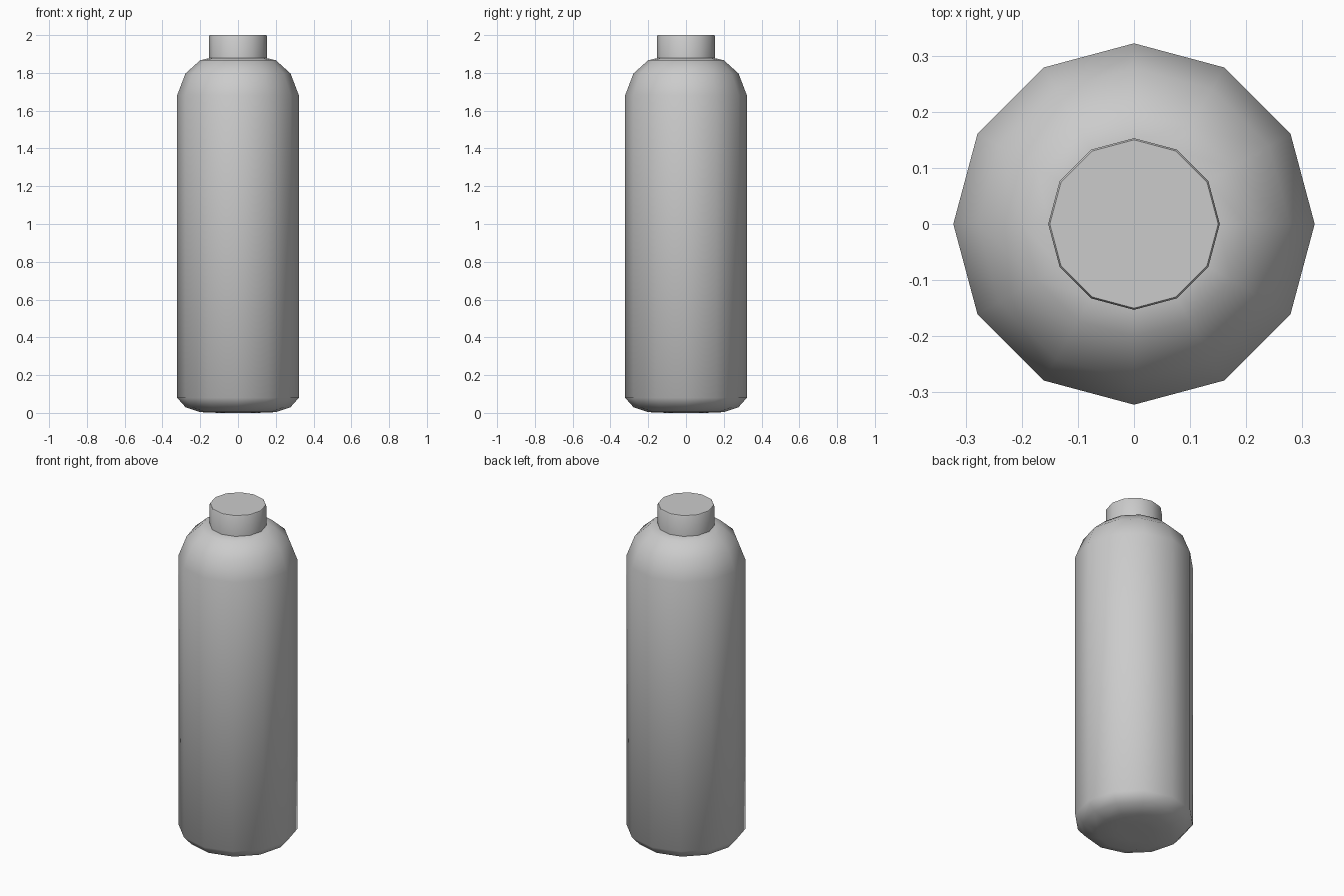
import bpy, bmesh, math

if "Cube" in bpy.data.objects:
    bpy.data.objects.remove(bpy.data.objects["Cube"])

SIDES = 12

def lathe(name, profile, angle):
    """Revolve (radius, height) points around z and cap both ends."""
    bm = bmesh.new()
    rings = [[bm.verts.new((r * math.cos(2 * math.pi * i / SIDES),
                            r * math.sin(2 * math.pi * i / SIDES), z))
              for i in range(SIDES)] for r, z in profile]
    for a, b in zip(rings, rings[1:]):
        for i in range(SIDES):
            j = (i + 1) % SIDES
            bm.faces.new((a[i], a[j], b[j], b[i]))
    bm.faces.new(rings[0][::-1])
    bm.faces.new(rings[-1])
    mesh = bpy.data.meshes.new(name)
    bm.to_mesh(mesh)
    bm.free()
    obj = bpy.data.objects.new(name, mesh)
    bpy.context.collection.objects.link(obj)
    bpy.ops.object.select_all(action='DESELECT')
    obj.select_set(True)
    bpy.context.view_layer.objects.active = obj
    bpy.ops.object.shade_smooth_by_angle(angle=math.radians(angle))
    return obj

# Bottle body with rounded base and domed shoulder
lathe("bottle_body", [(0.1, 0.0), (0.2, 0.004), (0.278, 0.03), (0.322, 0.08),
                      (0.322, 1.682), (0.278, 1.797), (0.2, 1.867),
                      (0.152, 1.878)], 60)

# Cap on the neck
lathe("cap", [(0.153, 1.86), (0.153, 1.995), (0.15, 2.0)], 40)
